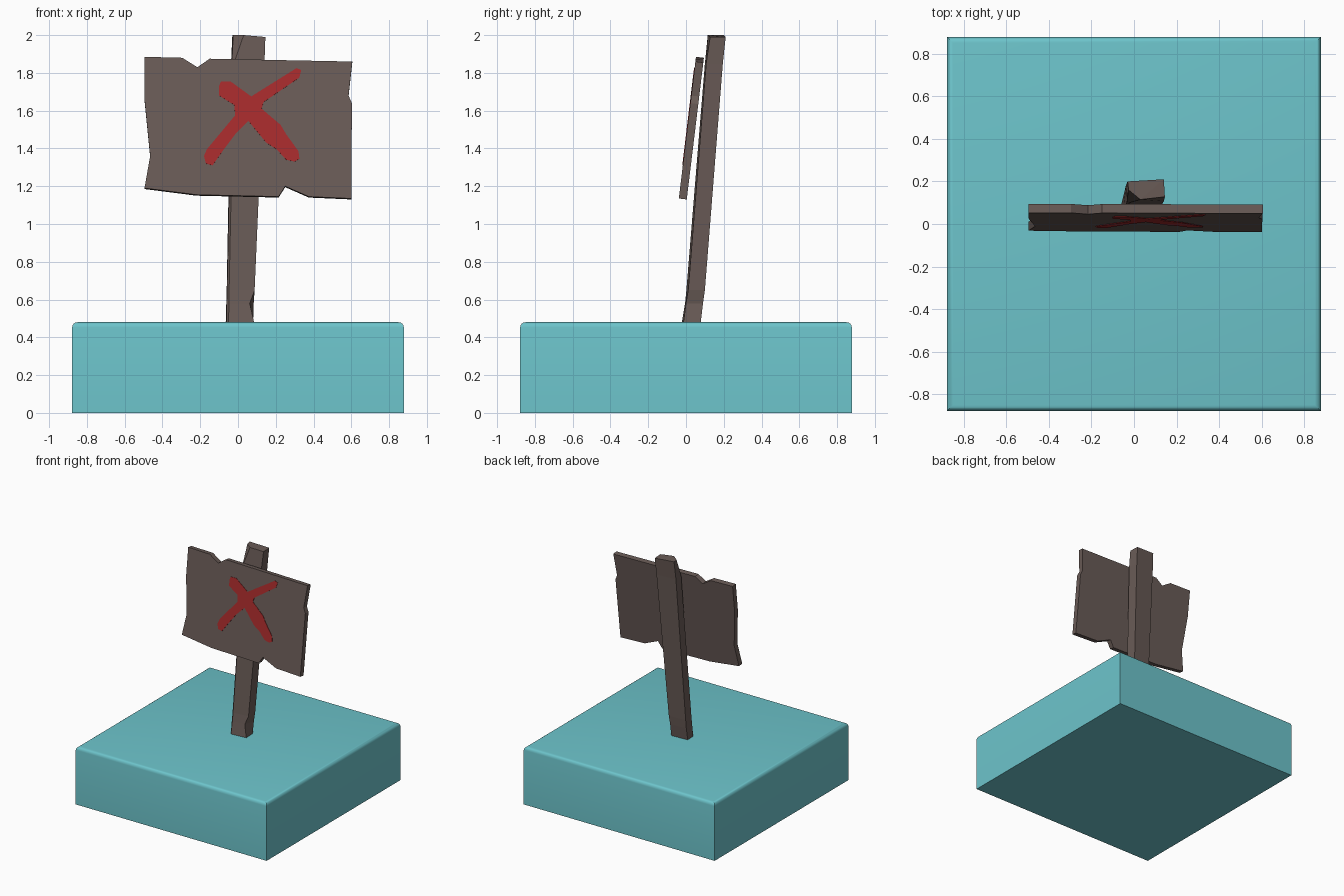
import bpy, bmesh

if "Cube" in bpy.data.objects:
    bpy.data.objects.remove(bpy.data.objects["Cube"])

def material(name, rgb):
    m = bpy.data.materials.new(name)
    m.diffuse_color = (*rgb, 1)
    m.use_nodes = True
    m.node_tree.nodes["Principled BSDF"].inputs["Base Color"].default_value = m.diffuse_color
    return m

TEAL = material("teal", (0.152, 0.552, 0.597))
BROWN = material("weathered_wood", (0.142, 0.105, 0.094))
RED = material("red_paint", (0.39, 0.024, 0.025))

def finish(bm, name, mat):
    bmesh.ops.recalc_face_normals(bm, faces=bm.faces)
    me = bpy.data.meshes.new(name)
    bm.to_mesh(me)
    bm.free()
    me.materials.append(mat)
    ob = bpy.data.objects.new(name, me)
    bpy.context.collection.objects.link(ob)
    return ob

def loft(rings, name, mat):
    """Skin a list of equal-length rings of points and cap both ends."""
    bm = bmesh.new()
    rows = [[bm.verts.new(p) for p in r] for r in rings]
    n = len(rows[0])
    for a, b in zip(rows, rows[1:]):
        for i in range(n):
            j = (i + 1) % n
            bm.faces.new((a[i], a[j], b[j], b[i]))
    caps = [bm.faces.new(rows[0]), bm.faces.new(rows[-1])]
    bmesh.ops.triangulate(bm, faces=caps)
    return finish(bm, name, mat)

def leaning_plate(outline, front, back, name, mat):
    """Extrude an x,z outline along the normal of the leaning board."""
    def ring(d):
        return [(x, -0.038 + (z - 1.135) * 0.121 + d, z - d * 0.12) for x, z in outline]
    return loft([ring(front), ring(back)], name, mat)

# base block: only the top rim is rounded
bm = bmesh.new()
bmesh.ops.create_cube(bm, size=1)
for v in bm.verts:
    v.co = (v.co.x * 1.756, v.co.y * 1.756, (v.co.z + 0.5) * 0.48)
rim = [e for e in bm.edges if all(v.co.z > 0.4 for v in e.verts)]
bmesh.ops.bevel(bm, geom=rim, offset=0.028, segments=4, profile=0.5, affect='EDGES')
base = finish(bm, "base_block", TEAL)
bpy.context.view_layer.objects.active = base
base.select_set(True)
bpy.ops.object.shade_smooth_by_angle(angle=0.6)

# leaning post: back left, back right, front right, front left, left
sections = [
    (0.42, [(-.065, .065), (.08, .075), (.085, -.02), (-.052, -.028), (-.063, -.01)]),
    (0.48, [(-.065, .07), (.08, .078), (.085, -.013), (-.05, -.022), (-.062, -.005)]),
    (0.58, [(-.062, .085), (.083, .09), (.062, .0), (-.048, -.005), (-.06, .005)]),
    (0.65, [(-.06, .09), (.088, .1), (.088, .012), (-.047, .002), (-.058, .012)]),
    (1.85, [(-.037, .185), (.135, .195), (.14, .107), (-.022, .1), (-.033, .11)]),
    (2.00, [(-.03, .2), (.14, .21), (.145, .128), (.03, .115), (-.025, .16)]),
]
loft([[(x, y, z - (0.01 if z > 1.9 and x > 0.1 else 0)) for x, y in pts]
      for z, pts in sections], "post", BROWN)

# ragged board
board = [(-.495, 1.885), (-.295, 1.88), (-.215, 1.83), (-.15, 1.875), (.605, 1.86),
         (.585, 1.68), (.603, 1.64), (.6, 1.135), (.375, 1.145), (.25, 1.2),
         (.215, 1.145), (-.22, 1.155), (-.495, 1.19), (-.465, 1.36), (-.495, 1.66)]
leaning_plate(board, 0, 0.042, "sign_board", BROWN)

# painted cross
cross = [(-.10, 1.73), (-.09, 1.755), (-.04, 1.755), (.07, 1.675), (.31, 1.825),
         (.335, 1.815), (.325, 1.775), (.135, 1.645), (.125, 1.61), (.225, 1.525),
         (.255, 1.475), (.32, 1.385), (.325, 1.345), (.30, 1.33), (.255, 1.34),
         (.205, 1.395), (.15, 1.43), (.055, 1.545), (-.015, 1.475), (-.075, 1.395),
         (-.135, 1.31), (-.17, 1.32), (-.18, 1.36), (-.165, 1.395), (-.015, 1.575),
         (-.02, 1.63), (-.10, 1.68)]
leaning_plate(cross, -0.003, 0.002, "painted_cross", RED)
